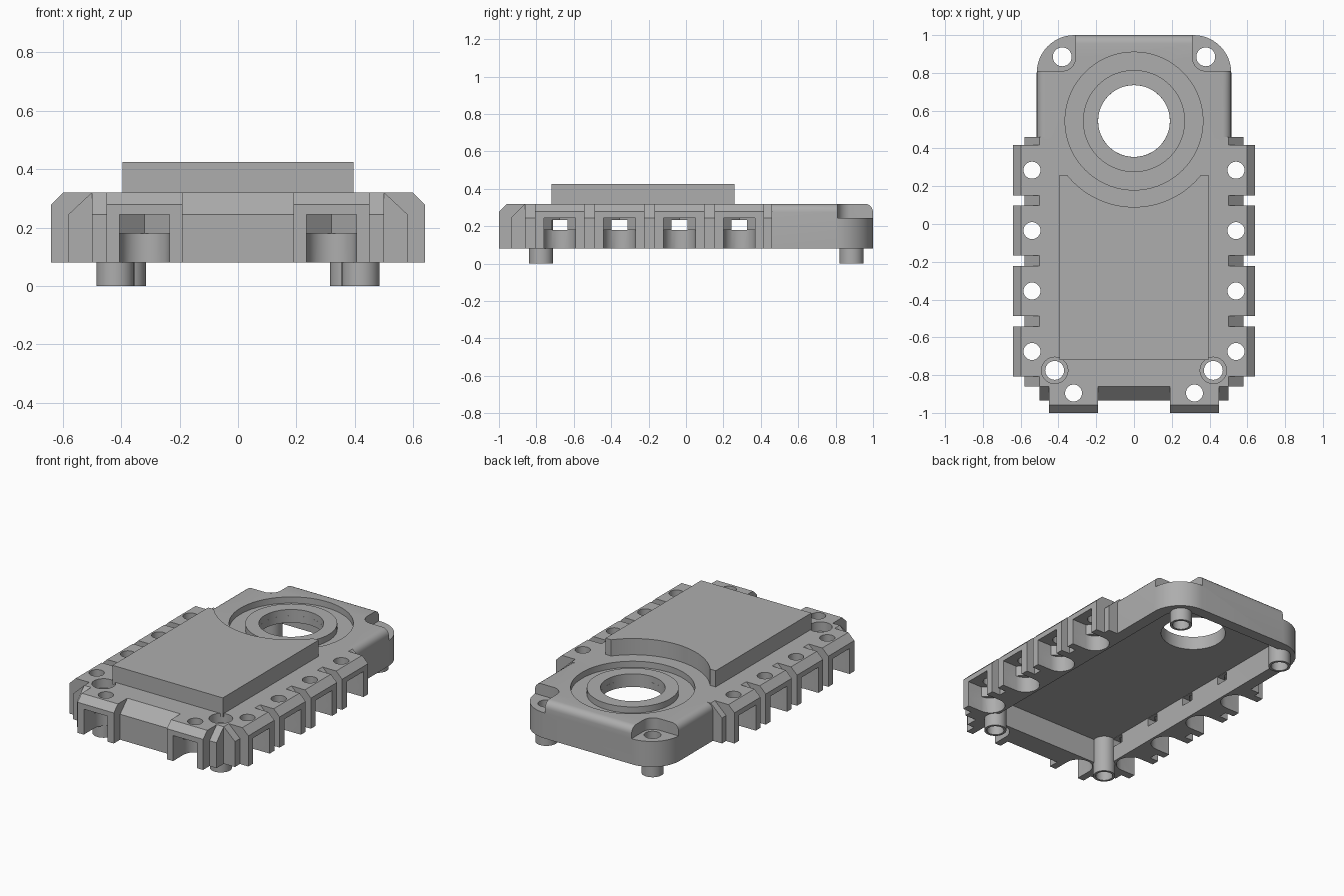
import bpy, bmesh
from math import cos, sin, pi, radians
from mathutils import Vector

cube = bpy.data.objects.get("Cube")
if cube:
    bpy.data.objects.remove(cube, do_unlink=True)

grey = bpy.data.materials.new("plain grey")
grey.use_nodes = True
GREY = (0.42, 0.42, 0.42, 1)
grey.diffuse_color = GREY
grey.node_tree.nodes["Principled BSDF"].inputs["Base Color"].default_value = GREY


def arc(cx, cy, r, a0, a1, n=12):
    """Points along a circular arc, angles in degrees."""
    return [(cx + r * cos(radians(a0 + (a1 - a0) * i / n)),
             cy + r * sin(radians(a0 + (a1 - a0) * i / n))) for i in range(n + 1)]


def circle(cx, cy, r, n=48):
    return arc(cx, cy, r, 0, 360, n)[:-1]


def finish(name, bm, link=None):
    bmesh.ops.recalc_face_normals(bm, faces=bm.faces)
    mesh = bpy.data.meshes.new(name)
    bm.to_mesh(mesh)
    bm.free()
    mesh.materials.append(grey)
    ob = bpy.data.objects.new(name, mesh)
    (link or bpy.context.scene.collection).objects.link(ob)
    return ob


def prism(name, pts, lo, hi, axis="z", link=None, round_top=0):
    """Extrude a 2D outline along an axis, optionally rounding top edges."""
    place = {"z": lambda p: (p[0], p[1], lo),
             "x": lambda p: (lo, p[0], p[1]),
             "y": lambda p: (p[0], lo, p[1])}[axis]
    bm = bmesh.new()
    face = bm.faces.new([bm.verts.new(place(p)) for p in pts])
    out = bmesh.ops.extrude_face_region(bm, geom=[face])
    step = Vector([(hi - lo) if a == axis else 0 for a in "xyz"])
    bmesh.ops.translate(bm, vec=step, verts=[v for v in out["geom"] if isinstance(v, bmesh.types.BMVert)])
    bmesh.ops.recalc_face_normals(bm, faces=bm.faces)
    if round_top:
        front = min(v.co.y for v in bm.verts) + 0.001
        edges = [e for e in bm.edges if all(v.co.z > hi - 0.001 for v in e.verts)
                 and any(v.co.y > front for v in e.verts)]
        bmesh.ops.bevel(bm, geom=edges, offset=round_top, segments=5, profile=0.5, affect="EDGES")
    return finish(name, bm, link)


def tube(name, cx, cy, r_out, r_in, lo, hi, n=48):
    bm = bmesh.new()
    loops = [[bm.verts.new((x, y, z)) for x, y in circle(cx, cy, r, n)]
             for r, z in ((r_out, lo), (r_out, hi), (r_in, hi), (r_in, lo))]
    for k in range(4):
        a, b = loops[k], loops[(k + 1) % 4]
        for i in range(n):
            j = (i + 1) % n
            bm.faces.new((a[i], a[j], b[j], b[i]))
    return finish(name, bm)


def smooth(ob):
    bpy.ops.object.select_all(action="DESELECT")
    ob.select_set(True)
    bpy.context.view_layer.objects.active = ob
    bpy.ops.object.shade_smooth_by_angle(angle=radians(30))


def combine(ob, group, operation):
    mod = ob.modifiers.new("combine", "BOOLEAN")
    mod.operation = operation
    mod.solver = "EXACT"
    mod.operand_type = "COLLECTION"
    mod.collection = group
    mod.use_self = True
    bpy.context.view_layer.objects.active = ob
    bpy.ops.object.modifier_apply(modifier=mod.name)
    for helper in list(group.objects):
        bpy.data.objects.remove(helper, do_unlink=True)
    bpy.data.collections.remove(group)


def helper_group(name):
    group = bpy.data.collections.new(name)
    bpy.context.scene.collection.children.link(group)
    group.hide_render = True
    return group


BOT, TOP, SHOULDER, ROOF = 0.08, 0.32, 0.245, 0.235
LUG_Y = [-0.675, -0.355, -0.035, 0.285]
RING_Y = 0.545

# Main housing with chamfered side flanges
body = prism("housing", [(-0.58, BOT), (0.58, BOT), (0.58, SHOULDER), (0.5, TOP),
                         (-0.5, TOP), (-0.58, SHOULDER)], -0.86, 0.46, "y")
adds = helper_group("additions")

# Front flange and rounded rear end
prism("front_flange", [(-0.935, BOT), (-0.5, BOT), (-0.5, TOP), (-0.86, TOP),
                       (-0.935, SHOULDER)], -0.5, 0.5, "x", adds)
prism("rear_end", [(-0.515, 0.4), (0.515, 0.4)] + arc(0.315, 0.8, 0.2, 0, 90)
      + arc(-0.315, 0.8, 0.2, 90, 180), BOT, TOP, "z", adds, 0.045)

# Lugs along the sides and the front
for s in (-1, 1):
    for y in LUG_Y:
        prism("side_lug", [(s * 0.46, BOT), (s * 0.64, BOT), (s * 0.64, 0.278), (s * 0.597, TOP),
                           (s * 0.46, TOP)], y - 0.133, y + 0.133, "y", adds)
    prism("front_lug", [(-0.83, BOT), (-1, BOT), (-1, 0.278), (-0.957, TOP), (-0.83, TOP)],
          s * 0.32 - 0.13, s * 0.32 + 0.13, "x", adds)
combine(body, adds, "UNION")

# Underside cavity, ring recess and central opening
cuts = helper_group("cutters")
prism("cavity", [(-0.44, -0.795), (0.44, -0.795)] + arc(0.31, 0.8, 0.13, 0, 90)
      + arc(-0.31, 0.8, 0.13, 90, 180), -0.1, ROOF, "z", cuts)
prism("ring_recess", circle(0, RING_Y, 0.365, 72), 0.28, 0.5, "z", cuts)
prism("opening", circle(0, RING_Y, 0.19), 0.1, 0.4, "z", cuts)


def lug_pocket(cx, cy, angle, window):
    """Fastener pocket opening outward, with a screw hole above it."""
    c, s = cos(angle), sin(angle)

    def turn(pts):
        return [(cx + u * c - v * s, cy + u * s + v * c) for u, v in pts]
    mouth = [(0.2, -0.085), (0.2, 0.085)]
    prism("pocket", turn(mouth + arc(0, 0, 0.085, 90, 270)), -0.1, 0.18, "z", cuts)
    prism("pocket_top", turn(mouth + [(0, 0.085), (-0.083, 0), (0, -0.085)]), 0.15, SHOULDER, "z", cuts)
    prism("screw_hole", circle(cx, cy, 0.045, 32), 0.2, 0.5, "z", cuts)
    if window:
        prism("window", turn([(-0.16, -0.042), (0, -0.042), (0, 0.042), (-0.16, 0.042)]),
              0.18, 0.233, "z", cuts)


for s in (-1, 1):
    for y in LUG_Y:
        lug_pocket(s * 0.54, y, 0 if s > 0 else pi, True)
    lug_pocket(s * 0.32, -0.895, -pi / 2, False)
    # Stepped rear corners and post holes
    step = [(0.6, 1.1), (0.31, 1.1)] + arc(0.38, 0.88, 0.07, 180, 270) + [(0.6, 0.81)]
    prism("corner_step", [(s * x, y) for x, y in step], SHOULDER, 0.5, "z", cuts)
    prism("rear_post_hole", circle(s * 0.38, 0.885, 0.05, 32), -0.1, 0.5, "z", cuts)
    prism("front_post_hole", circle(s * 0.42, -0.775, 0.05, 32), -0.1, 0.5, "z", cuts)
    prism("counterbore", circle(s * 0.42, -0.775, 0.07, 32), 0.26, 0.5, "z", cuts)
combine(body, cuts, "DIFFERENCE")
smooth(body)

# Raised collar around the opening
smooth(tube("collar", 0, RING_Y, 0.27, 0.19, 0.27, TOP, 72))

# Hollow posts below the housing
for s, side in ((1, "left"), (-1, "right")):
    smooth(tube("front_post_" + side, s * 0.42, -0.775, 0.065, 0.05, 0, 0.24, 32))
    smooth(tube("rear_post_" + side, s * 0.38, 0.885, 0.065, 0.05, 0, 0.24, 32))

# Raised top block with a curved bite around the ring
smooth(prism("top_block", [(-0.395, -0.72), (0.395, -0.72), (0.395, 0.26)]
             + arc(0, RING_Y, 0.455, -38.8, -141.2, 32) + [(-0.395, 0.26)], 0.3, 0.425))
